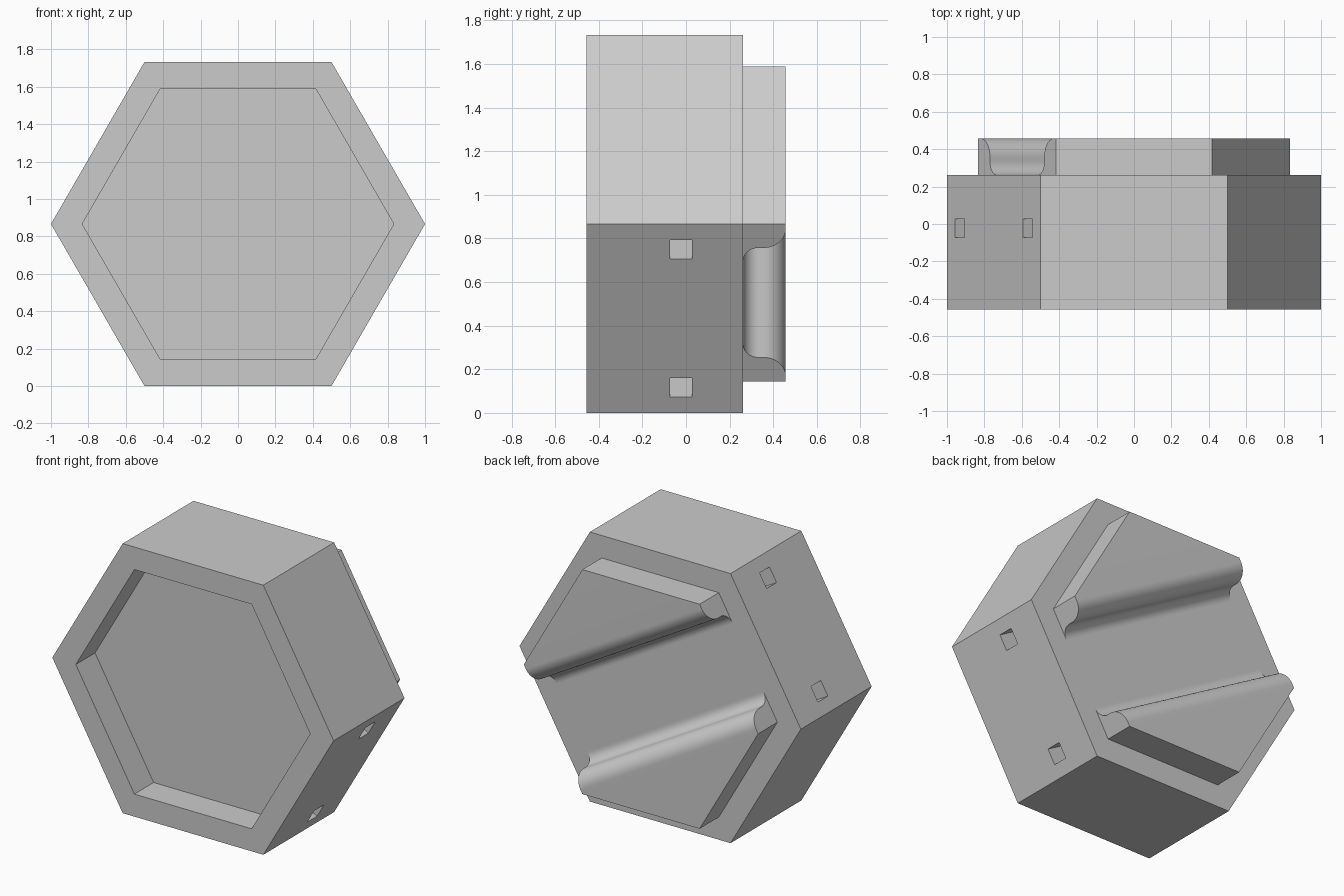
import bpy, bmesh, math
from mathutils import Matrix, Vector

cube = bpy.data.objects.get("Cube")
if cube:
    bpy.data.objects.remove(cube, do_unlink=True)

CENTRE = Vector((0, 0, math.sqrt(3) / 2))
FRONT, BACK, STEP = -0.457, 0.262, 0.195
TILT = math.radians(30)
ACROSS = Vector((math.sin(TILT), 0, math.cos(TILT)))    # across the channel
ALONG = Vector((math.cos(TILT), 0, -math.sin(TILT)))    # along the channel
X, Y, Z = Vector((1, 0, 0)), Vector((0, 1, 0)), Vector((0, 0, 1))

grey = bpy.data.materials.new("plain_grey")
grey.use_nodes = True
grey.diffuse_color = (0.6, 0.6, 0.6, 1)
grey.node_tree.nodes["Principled BSDF"].inputs["Base Color"].default_value = (0.6, 0.6, 0.6, 1)


def prism(name, points, a, b, axis, start, end):
    """Extrude a flat outline, drawn on directions a and b, along axis."""
    bm = bmesh.new()
    base = [bm.verts.new(CENTRE + a * p + b * q + axis * start) for p, q in points]
    face = bm.faces.new(base)
    extruded = bmesh.ops.extrude_face_region(bm, geom=[face])["geom"]
    moved = [g for g in extruded if isinstance(g, bmesh.types.BMVert)]
    bmesh.ops.translate(bm, verts=moved, vec=axis * (end - start))
    bmesh.ops.recalc_face_normals(bm, faces=bm.faces)
    mesh = bpy.data.meshes.new(name)
    bm.to_mesh(mesh)
    bm.free()
    mesh.materials.append(grey)
    obj = bpy.data.objects.new(name, mesh)
    bpy.context.collection.objects.link(obj)
    return obj


def hexagon(radius):
    return [(radius * math.cos(k * math.pi / 3), radius * math.sin(k * math.pi / 3))
            for k in range(6)]


def cut(target, cutter):
    """Subtract the cutter, keep the result and remove the cutter."""
    cutter.hide_render = True
    mod = target.modifiers.new("cut", 'BOOLEAN')
    mod.operation, mod.solver, mod.object = 'DIFFERENCE', 'EXACT', cutter
    bpy.context.view_layer.update()
    evaluated = target.evaluated_get(bpy.context.evaluated_depsgraph_get())
    result = bpy.data.meshes.new_from_object(evaluated)
    target.modifiers.clear()
    target.data = result
    bpy.data.objects.remove(cutter, do_unlink=True)


def arc(cx, cy, radius, first, last, steps=16):
    angles = [math.radians(first + (last - first) * i / steps) for i in range(steps + 1)]
    return [(cx + radius * math.cos(t), cy + radius * math.sin(t)) for t in angles]


# Hexagonal body with a shallow front recess
body = prism("body", hexagon(1), X, Z, Y, FRONT, BACK)
cut(body, prism("recess_cutter", hexagon(0.833), X, Z, Y, FRONT - 0.1, FRONT + STEP))

# Two square tunnels running from side to side
for side in (-1, 1):
    square = [(side * 0.365 + p * 0.05, q * 0.05 - 0.023)
              for p, q in ((-1, -1), (1, -1), (1, 1), (-1, 1))]
    cut(body, prism("tunnel_cutter", square, ACROSS, Y, ALONG, -1.2, 1.2))

# Raised back plate, split by a channel with rounded lips and filleted floor
back_plate = prism("back_plate", hexagon(0.833), X, Z, Y, BACK, BACK + STEP)
half = [(0.22, -0.05)]
half += arc(0.22, 0.07, 0.07, -90, 0)
half += arc(0.39, 0.095, 0.1, 180, 90)
half += [(0.39, 0.3)]
half = [(p, q + BACK) for p, q in half]
outline = half + [(-p, q) for p, q in reversed(half)]
cut(back_plate, prism("channel_cutter", outline, ACROSS, Y, ALONG, -1.2, 1.2))

# Smooth the curved channel walls, keep all other edges sharp
for obj in (body, back_plate):
    bpy.ops.object.select_all(action='DESELECT')
    obj.select_set(True)
    bpy.context.view_layer.objects.active = obj
    bpy.ops.object.shade_smooth_by_angle(angle=math.radians(25))
